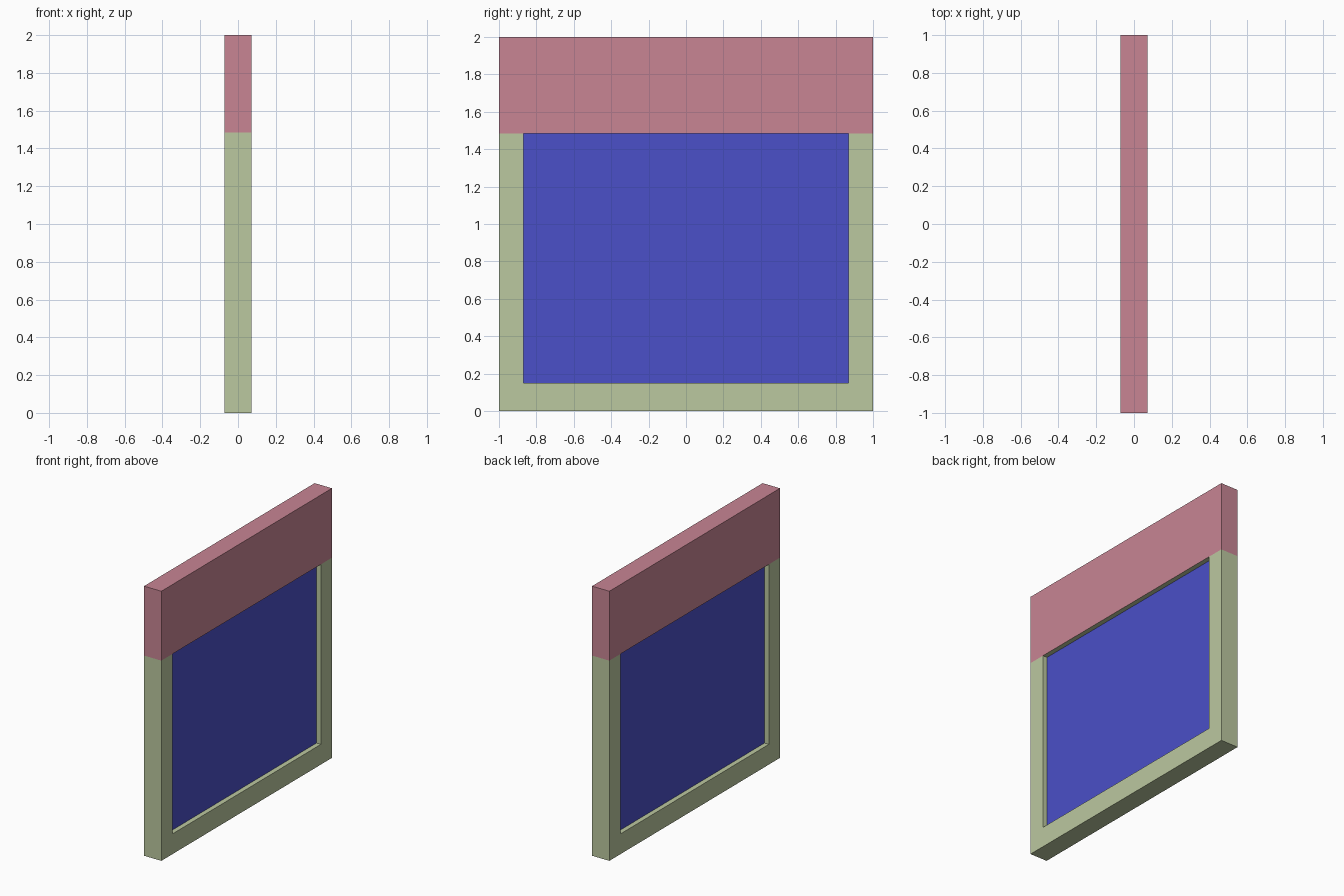
import bpy, bmesh
from mathutils import Vector

if "Cube" in bpy.data.objects:
    bpy.data.objects.remove(bpy.data.objects["Cube"])

HALF = 0.071                      # half thickness of the frame
PANE_HALF = 0.035                 # half thickness of the recessed panel
YS = [-1.0, -0.87, 0.87, 1.0]     # frame outline and opening, across
ZS = [0.0, 0.15, 1.485, 2.0]      # frame outline and opening, upward


def material(name, rgb):
    mat = bpy.data.materials.new(name)
    mat.diffuse_color = (*rgb, 1.0)
    mat.use_nodes = True
    mat.node_tree.nodes["Principled BSDF"].inputs["Base Color"].default_value = mat.diffuse_color
    return mat


def slab(name, ys, zs, half, mats, skip=(), pick=lambda c: 0):
    """Thick sheet of grid cells in the yz plane, leaving out the skipped cells."""
    bm = bmesh.new()
    grid = [[bm.verts.new((-half, y, z)) for z in zs] for y in ys]
    for i in range(len(ys) - 1):
        for j in range(len(zs) - 1):
            if (i, j) not in skip:
                bm.faces.new((grid[i][j], grid[i + 1][j],
                              grid[i + 1][j + 1], grid[i][j + 1]))
    out = bmesh.ops.extrude_face_region(bm, geom=bm.faces[:], use_keep_orig=True)
    moved = [g for g in out["geom"] if isinstance(g, bmesh.types.BMVert)]
    bmesh.ops.translate(bm, verts=moved, vec=Vector((2 * half, 0, 0)))
    bmesh.ops.recalc_face_normals(bm, faces=bm.faces[:])
    for f in bm.faces:
        f.material_index = pick(f.calc_center_median())
    me = bpy.data.meshes.new(name)
    bm.to_mesh(me)
    bm.free()
    for m in mats:
        me.materials.append(m)
    ob = bpy.data.objects.new(name, me)
    bpy.context.collection.objects.link(ob)
    return ob


green = material("pale_green", (0.50, 0.58, 0.35))
pink = material("dusty_pink", (0.58, 0.235, 0.296))
blue = material("blue", (0.07, 0.08, 0.58))

# Frame with a pink header; the soffit of the opening stays green
slab("frame", YS, ZS, HALF, [green, pink], skip={(1, 1)},
     pick=lambda c: int(c.z > ZS[2] + 0.01))

# Recessed panel filling the opening
slab("panel", YS[1:3], ZS[1:3], PANE_HALF, [blue])
